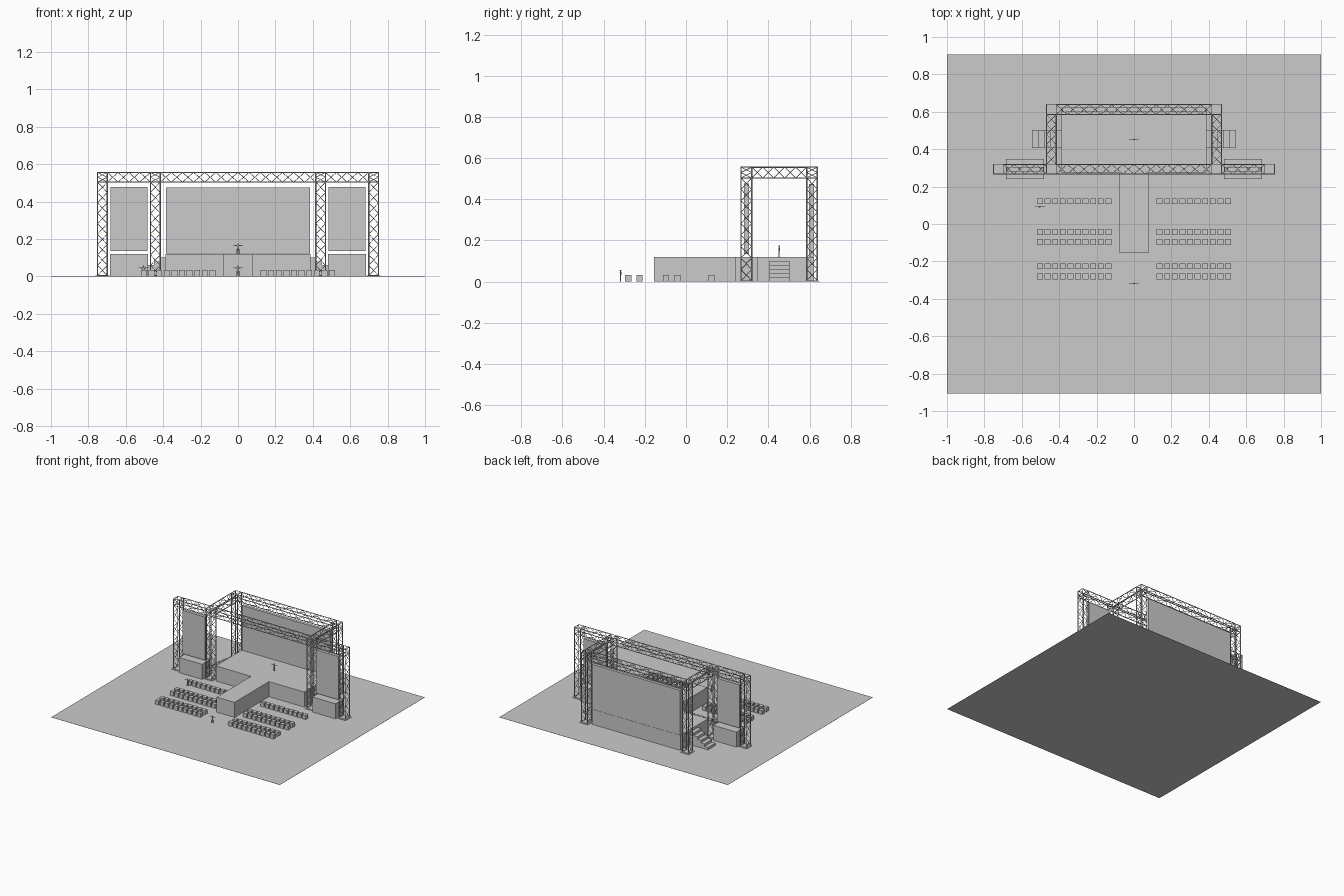
import bpy, bmesh
from math import pi
from mathutils import Vector, Matrix

if "Cube" in bpy.data.objects:
    bpy.data.objects.remove(bpy.data.objects["Cube"])

GX, GY = 1.0, 0.906            # ground half size
FY, BY = 0.293, 0.612          # front and back truss lines
IX, OX = 0.442, 0.725          # inner and outer tower positions
H = 0.026                      # truss half width (chord centres)
BEAM_Z = 0.530


def finish(bm, name, smooth=False):
    me = bpy.data.meshes.new(name)
    bm.to_mesh(me)
    bm.free()
    ob = bpy.data.objects.new(name, me)
    bpy.context.collection.objects.link(ob)
    if smooth:
        for o in bpy.context.selected_objects:
            o.select_set(False)
        ob.select_set(True)
        bpy.context.view_layer.objects.active = ob
        bpy.ops.object.shade_smooth_by_angle()
    return ob


def add_box(bm, x0, x1, y0, y1, z0, z1):
    m = Matrix.Translation(((x0 + x1) / 2, (y0 + y1) / 2, (z0 + z1) / 2))
    m = m @ Matrix.Diagonal((abs(x1 - x0), y1 - y0, z1 - z0, 1))
    bmesh.ops.create_cube(bm, size=1, matrix=m)


def box(name, *dims):
    bm = bmesh.new()
    add_box(bm, *dims)
    return finish(bm, name)


def tube(bm, a, b, r, r2=None, seg=8):
    a, b = Vector(a), Vector(b)
    d = b - a
    m = Matrix.Translation((a + b) / 2) @ d.to_track_quat('Z', 'Y').to_matrix().to_4x4()
    bmesh.ops.create_cone(bm, cap_ends=True, segments=seg, radius1=r,
                          radius2=r if r2 is None else r2, depth=d.length, matrix=m)


def truss(name, start, end, pitch=0.058, plate=False):
    """Square box truss: four chords, end rings and zigzag lacing on each side."""
    a, b = Vector(start), Vector(end)
    d = (b - a).normalized()
    u = Vector((1, 0, 0)) if abs(d.x) < 0.5 else Vector((0, 1, 0))
    v = d.cross(u)
    corners = [(u * i + v * j) * H for i, j in ((-1, -1), (1, -1), (1, 1), (-1, 1))]
    n = max(2, round((b - a).length / pitch))
    bm = bmesh.new()
    for k in range(4):
        c, e = corners[k], corners[(k + 1) % 4]
        tube(bm, a + c, b + c, 0.003)
        for p in (a, b):
            tube(bm, p + c, p + e, 0.0022)
        for i in range(n):
            p, q = a.lerp(b, i / n), a.lerp(b, (i + 1) / n)
            # same turn direction gives crossed lacing on opposite sides
            s, t = (c, e) if i % 2 == 0 else (e, c)
            tube(bm, p + s, q + t, 0.0017, seg=6)
    if plate:
        w = 0.037
        add_box(bm, a.x - w, a.x + w, a.y - w, a.y + w, 0, 0.004)
    return finish(bm, name, True)


# ground
box("ground", -GX, GX, -GY, GY, 0, 0.001)

# stage, runway and rear video wall
box("main_stage", -0.387, 0.387, 0.275, 0.622, 0, 0.12)
box("runway", -0.078, 0.078, -0.155, 0.275, 0, 0.12)
box("rear_screen", -0.385, 0.385, 0.598, 0.622, 0.121, 0.475)

# mirrored side parts
for s, side in ((-1, "left"), (1, "right")):
    lo, hi = sorted((s * 0.482, s * 0.684))
    box(side + "_side_platform", lo, hi, 0.24, 0.347, 0, 0.12)
    box(side + "_side_screen", lo + 0.003, hi - 0.003, FY - 0.012, FY + 0.012, 0.135, 0.477)
    # stairs as one stepped profile, extruded
    bm = bmesh.new()
    pts = [(0.387, 0)]
    for i in range(5):
        z = 0.1 - 0.02 * i
        x = 0.387 + 0.0315 * i
        pts += [(x, z), (x + 0.0315, z)]
    pts.append((0.387 + 0.0315 * 5, 0))
    f = bm.faces.new([bm.verts.new((s * x, 0.406, z)) for x, z in pts])
    ext = bmesh.ops.extrude_face_region(bm, geom=[f])
    moved = [g for g in ext["geom"] if isinstance(g, bmesh.types.BMVert)]
    bmesh.ops.translate(bm, verts=moved, vec=(0, 0.096, 0))
    bmesh.ops.recalc_face_normals(bm, faces=bm.faces)
    finish(bm, side + "_stairs")
    # towers with corner blocks on top
    for label, x, y in (("outer", OX, FY), ("inner_front", IX, FY), ("inner_back", IX, BY)):
        truss(f"{side}_{label}_tower", (s * x, y, 0.004), (s * x, y, BEAM_Z - H), plate=True)
        truss(f"{side}_{label}_corner", (s * x, y, BEAM_Z - H), (s * x, y, BEAM_Z + H), 0.026)
    # side beams
    truss(side + "_depth_beam", (s * IX, FY + H, BEAM_Z), (s * IX, BY - H, BEAM_Z))
    truss(side + "_wing_beam", (s * (IX + H), FY, BEAM_Z), (s * (OX - H), FY, BEAM_Z))

# long beams
for label, y in (("front", FY), ("back", BY)):
    truss(label + "_beam", (-IX + H, y, BEAM_Z), (IX - H, y, BEAM_Z))

# audience seats
for r, y in enumerate((0.122, -0.043, -0.097, -0.226, -0.28)):
    for s, side in ((-1, "left"), (1, "right")):
        bm = bmesh.new()
        for i in range(10):
            x = s * (0.137 + 0.0406 * i)
            add_box(bm, x - 0.0155, x + 0.0155, y - 0.0155, y + 0.0155, 0, 0.033)
        finish(bm, f"{side}_seat_row_{r + 1}")


# scale figures with arms held out
def figure(name, x, y, z):
    bm = bmesh.new()
    for s in (-1, 1):
        tube(bm, (s * 0.005, 0, 0), (s * 0.0035, 0, 0.027), 0.002, 0.0035)
        tube(bm, (s * 0.006, 0, 0.0445), (s * 0.028, 0, 0.0445), 0.0024, 0.0014)
        add_box(bm, s * 0.005 - 0.002, s * 0.005 + 0.002, -0.006, 0.002, 0, 0.002)
    tube(bm, (0, 0, 0.025), (0, 0, 0.047), 0.0055, 0.0065)
    tube(bm, (0, 0, 0.046), (0, 0, 0.051), 0.002)
    bmesh.ops.create_icosphere(bm, subdivisions=2, radius=0.0042,
                               matrix=Matrix.Translation((0, 0, 0.0528)))
    for v in bm.verts:
        if 0.0249 < v.co.z < 0.0471 and abs(v.co.x) < 0.0066:
            v.co.y *= 0.6
    ob = finish(bm, name, True)
    ob.location = (x, y, z)


figure("stage_figure", 0, 0.452, 0.12)
figure("front_figure", 0, -0.318, 0.001)
figure("side_figure", -0.505, 0.092, 0.001)
